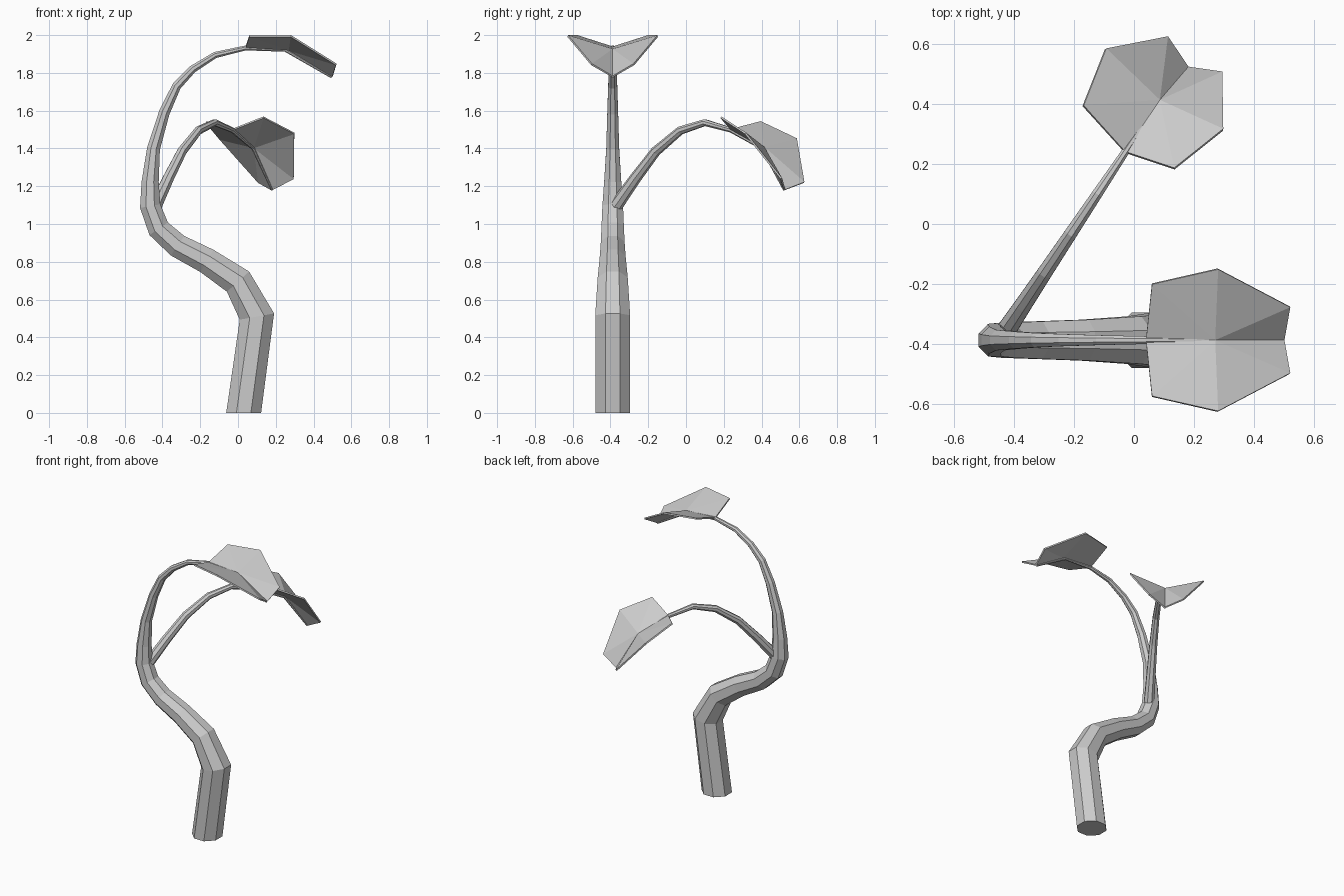
import bpy, bmesh, math
from mathutils import Vector

if "Cube" in bpy.data.objects:
    bpy.data.objects.remove(bpy.data.objects["Cube"])

SIDES = 8


def finish(name, bm):
    bmesh.ops.recalc_face_normals(bm, faces=bm.faces)
    me = bpy.data.meshes.new(name)
    bm.to_mesh(me)
    bm.free()
    ob = bpy.data.objects.new(name, me)
    bpy.context.collection.objects.link(ob)
    return ob


def tube(name, path, side, start=None):
    """Tapered flat-faced tube along (x, y, z, radius) points in one vertical plane."""
    bm = bmesh.new()
    side = Vector(side).normalized()
    pts = [Vector(p[:3]) for p in path]
    rings = []
    for i, p in enumerate(pts):
        t = Vector()
        if i > 0:
            t += (p - pts[i - 1]).normalized()
        if i < len(pts) - 1:
            t += (pts[i + 1] - p).normalized()
        if i == 0 and start:
            t = Vector(start)
        n = side.cross(t.normalized()).normalized()
        ring = []
        for k in range(SIDES):
            a = math.tau * (k + 0.5) / SIDES
            ring.append(bm.verts.new(p + path[i][3] * (math.cos(a) * n + math.sin(a) * side)))
        rings.append(ring)
    for a, b in zip(rings, rings[1:]):
        for k in range(SIDES):
            j = (k + 1) % SIDES
            bm.faces.new((a[k], a[j], b[j], b[k]))
    bm.faces.new(rings[0])
    bm.faces.new(rings[-1])
    return finish(name, bm)


def leaf(name, centre, rim):
    """Folded leaf: a fan of triangles with a little thickness."""
    bm = bmesh.new()
    c = bm.verts.new(centre)
    vs = [bm.verts.new(p) for p in rim]
    for i, v in enumerate(vs):
        bm.faces.new((c, v, vs[(i + 1) % len(vs)]))
    ob = finish(name, bm)
    mod = ob.modifiers.new("thickness", 'SOLIDIFY')
    mod.thickness = 0.01
    mod.offset = 0
    return ob


# Main stem, continuing as the midrib of the upper leaf
Y = -0.388
stem = [(0.03, 0, 0.1), (0.10, 0.51, 0.1), (0.0, 0.695, 0.086), (-0.165, 0.805, 0.074),
        (-0.32, 0.885, 0.068), (-0.42, 0.975, 0.064), (-0.465, 1.095, 0.059),
        (-0.465, 1.225, 0.049), (-0.447, 1.40, 0.037), (-0.39, 1.59, 0.031),
        (-0.325, 1.73, 0.026), (-0.24, 1.82, 0.022), (-0.12, 1.895, 0.018),
        (0.04, 1.932, 0.014), (0.25, 1.92, 0.009), (0.495, 1.777, 0.006)]
tube("main_stem", [(x, Y, z, r) for x, z, r in stem], (0, 1, 0), (0, 0, 1))

# Side branch, continuing as the midrib of the lower leaf
branch = [(-0.375, 1.09, 0.036), (-0.27, 1.24, 0.031), (-0.16, 1.385, 0.027),
          (-0.03, 1.495, 0.023), (0.10, 1.537, 0.019), (0.24, 1.497, 0.014)]
path = [(-0.43 + (y + 0.36) * 0.667, y, z, r) for y, z, r in branch]
path += [(0.08, 0.405, 1.40, 0.009), (0.18, 0.52, 1.18, 0.006)]
tube("side_branch", path, (-0.6, 0.4, 0))

# Upper leaf, mirrored across its midrib
half = [(0.06, 0.188, 1.995), (0.28, 0.238, 1.995), (0.52, 0.112, 1.845)]
rim = [(0.04, Y, 1.935)] + [(x, Y + d, z) for x, d, z in half] + [(0.5, Y, 1.78)]
rim += [(x, Y - d, z) for x, d, z in reversed(half)]
leaf("upper_leaf", (0.27, Y, 1.922), rim)

# Lower leaf
leaf("lower_leaf", (0.085, 0.412, 1.405), [
    (-0.03, 0.24, 1.50), (-0.17, 0.395, 1.54), (-0.095, 0.585, 1.45), (0.11, 0.625, 1.22),
    (0.18, 0.522, 1.18), (0.295, 0.505, 1.24), (0.298, 0.315, 1.48), (0.135, 0.185, 1.565)])
